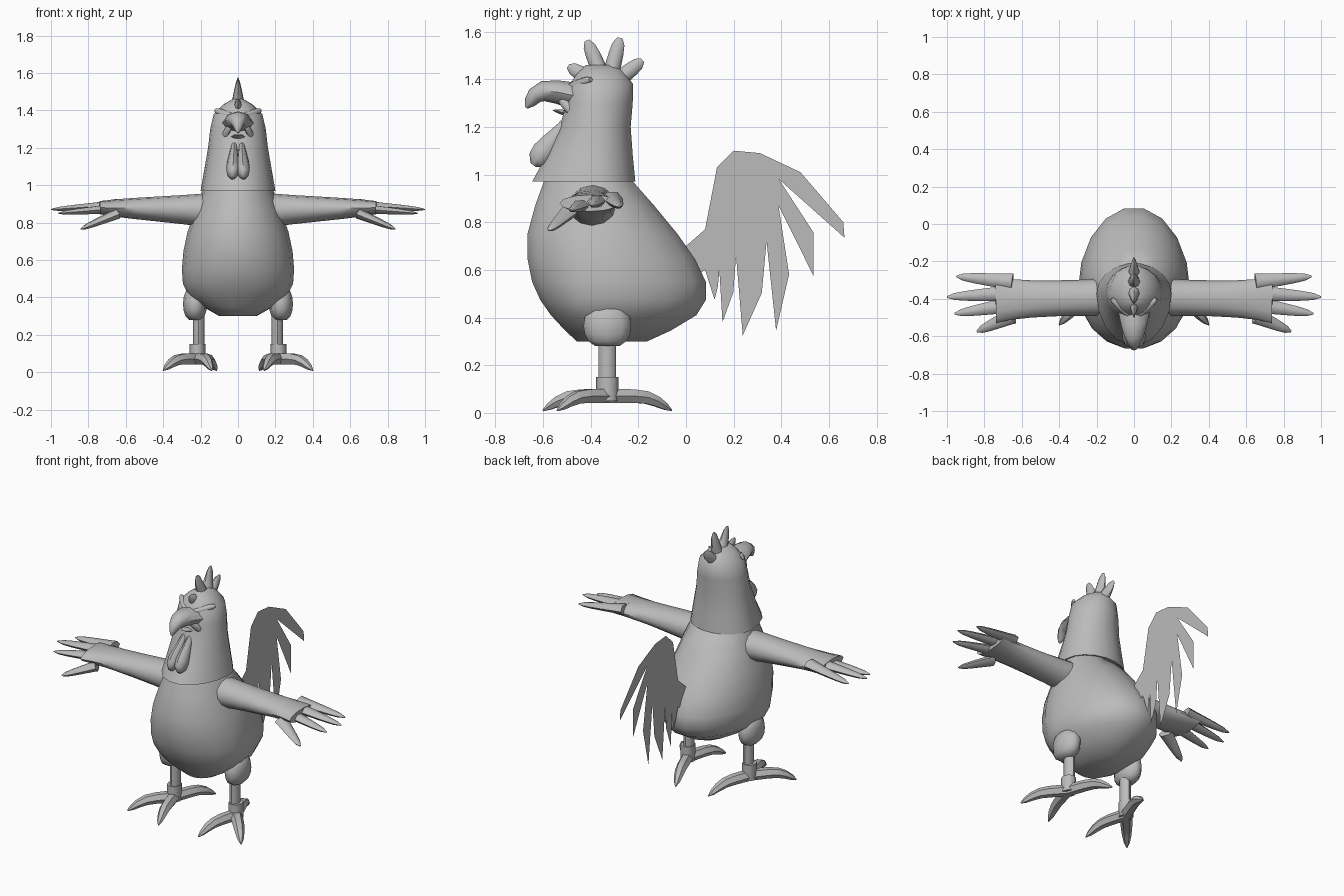
import bpy, bmesh
from math import sin, cos, pi, tau, sqrt, radians
from mathutils import Vector

cube = bpy.data.objects.get("Cube")
if cube:
    bpy.data.objects.remove(cube)

shade = (.5, .5, .5, 1)
grey = bpy.data.materials.new("plain grey")
grey.use_nodes = True
grey.diffuse_color = shade
grey.node_tree.nodes["Principled BSDF"].inputs["Base Color"].default_value = shade


def finish(name, bm, mirror=False):
    """Turn a bmesh into a shaded object, mirrored across x if asked."""
    bmesh.ops.recalc_face_normals(bm, faces=bm.faces)
    mesh = bpy.data.meshes.new(name)
    bm.to_mesh(mesh)
    bm.free()
    mesh.materials.append(grey)
    part = bpy.data.objects.new(name, mesh)
    bpy.context.collection.objects.link(part)
    if mirror:
        part.modifiers.new("mirror", 'MIRROR').use_mirror_merge = False
    bpy.ops.object.select_all(action='DESELECT')
    part.select_set(True)
    bpy.context.view_layer.objects.active = part
    bpy.ops.object.shade_smooth_by_angle(angle=radians(50))


def skin(name, rings, mirror=False):
    """Bridge a stack of vertex rings and cap both ends."""
    bm = bmesh.new()
    loops = [[bm.verts.new(point) for point in ring] for ring in rings]
    for low, high in zip(loops, loops[1:]):
        for i in range(len(low)):
            bm.faces.new((low[i - 1], low[i], high[i], high[i - 1]))
    bm.faces.new(loops[0])
    bm.faces.new(loops[-1])
    finish(name, bm, mirror)


def smooth_path(keys, steps):
    """Pass a smooth path through a few key points of any dimension."""
    keys = [Vector(key) for key in keys]
    path = []
    for i, (start, end) in enumerate(zip(keys, keys[1:])):
        leave = (end - keys[max(i - 1, 0)]) / 2
        arrive = (keys[min(i + 2, len(keys) - 1)] - start) / 2
        for step in range(steps):
            t = step / steps
            ease = t * t * (3 - 2 * t)
            path.append(start.lerp(end, ease) + leave * t * (1 - t) ** 2
                        - arrive * t * t * (1 - t))
    return path + [keys[-1]]


def egg(name, keys, middle, sides=18):
    """Stack of level rings from height, front, back and half width."""
    rings = []
    for z, front, back, width in smooth_path(keys, 2):
        ring = []
        for i in range(sides):
            angle = tau * i / sides
            reach = back - middle if sin(angle) > 0 else middle - front
            ring.append((width * cos(angle), middle + reach * sin(angle), z))
        rings.append(ring)
    skin(name, rings)


def even(t):
    return 1


def taper(t):
    return 1 - .95 * t


def leaf(t):
    return sqrt(1 - .99 * t)


def blunt(t):
    return sqrt(1 - .9 * t ** 4)


def claw(t):
    return 1 - .9 * t ** 3


def dome(t):
    return sqrt(sin(pi * (.08 + .84 * t)))


def teardrop(t):
    return sin(pi * (.15 + .75 * t * t))


def limb(name, keys, wide, tall, shape, tall_shape=None, sides=8, mirror=True):
    """Oval tube along key points, its two radii scaled by shape rules."""
    path = smooth_path(keys, 6 // (len(keys) - 1))
    span = path[-1] - path[0]
    upright = abs(span.z) > span.xy.length
    reference = Vector((0, 1, 0)) if upright else Vector((0, 0, 1))
    last = len(path) - 1
    rings = []
    for i, centre in enumerate(path):
        along = path[min(i + 1, last)] - path[max(i - 1, 0)]
        across = along.cross(reference).normalized()
        up = across.cross(along).normalized()
        across *= wide * shape(i / last)
        up *= tall * (tall_shape or shape)(i / last)
        angles = [tau * k / sides for k in range(sides)]
        rings.append([centre + across * cos(a) + up * sin(a) for a in angles])
    skin(name, rings, mirror)


# Body and neck
egg("body", [(.3, -.46, -.16, .1), (.41, -.57, .05, .265), (.55, -.65, .09, .3),
             (.75, -.67, -.03, .27), (.97, -.6, -.22, .19)], middle=-.36)
egg("neck_and_head", [(.97, -.65, -.21, .2), (1.2, -.53, -.23, .16),
                      (1.38, -.49, -.22, .13), (1.46, -.42, -.3, .03)], middle=-.37)

# Face
limb("upper_beak", [(0, -.42, 1.32), (0, -.6, 1.35), (0, -.67, 1.28)],
     .1, .06, taper, leaf, mirror=False)
limb("lower_beak", [(0, -.42, 1.24), (0, -.56, 1.27)], .09, .03, taper, mirror=False)
limb("mouth_corner", [(.04, -.53, 1.32), (.08, -.47, 1.25)], .015, .02, dome)
limb("brow", [(.01, -.5, 1.36), (.12, -.4, 1.4)], .02, .02, dome)
limb("wattle", [(.02, -.5, 1.22), (.03, -.64, 1.04)], .036, .05, teardrop)

# Comb lobes fanned over the crown
crown = Vector((0, -.33, 1.36))
for i in range(4):
    angle = radians(150 - 37 * i)
    tip = crown + Vector((0, cos(angle), sin(angle))) * (.22 if i in (1, 2) else .19)
    limb("comb_lobe", [crown, tip], .055, .034, taper, blunt, mirror=False)

# Wings that flatten and widen towards the feather fingers


def wing_spread(t):
    return 1 - .3 * t + .5 * t ** 3


def wing_thickness(t):
    return 1 - .65 * t


limb("wing", [(.1, -.39, .865), (.74, -.405, .88)], .105, .1,
     wing_spread, wing_thickness, sides=12)
feather_tips = [(.95, -.28, .865), (1, -.39, .87), (.96, -.48, .85), (.84, -.575, .765)]
for i, tip in enumerate(feather_tips):
    root = (.65, -.31 - .06 * i, .9 - .006 * i * i)
    limb("wing_feather", [root, tip], .045, .03, leaf, sides=6)

# Legs
limb("thigh", [(.23, -.33, .28), (.23, -.33, .45)], .064, .105, dome, sides=10)
limb("shank", [(.21, -.33, .13), (.21, -.33, .35)], .03, .037, even)
limb("ankle", [(.217, -.33, .05), (.217, -.33, .15)], .042, .047, even)
foot = Vector((.217, -.33, .07))
toe_tips = {"outer_toe": (.4, -.54, .01), "front_toe": (.14, -.6, .01),
            "back_toe": (.115, -.06, .01)}
for name, tip in toe_tips.items():
    knuckle = foot.lerp(Vector(tip), .6)
    knuckle.z = .065
    limb(name, [foot, knuckle, tip], .036, .034, claw, sides=6)

# Tail outline: the upper curve, then hanging feathers with a belly each
outline = [(0, .7), (.08, .77), (.13, 1.03), (.2, 1.1), (.31, 1.09), (.48, 1.01),
           (.66, .8), (.665, .735)]
notches = [(.39, .98), (.388, .87), (.338, .72), (.21, .66), (.14, .6)]
tips = [(.535, .575), (.378, .345), (.238, .325), (.153, .38), (.12, .475)]
for i, (notch, tip) in enumerate(zip(notches, tips)):
    belly = Vector(notch).lerp(Vector(tip), .55)
    outline += [notch, (belly.x + .065 - .015 * i, belly.y), tip]
outline += [(.08, .6), (0, .55)]

# Tail: the outline raised to a bevelled blade on both sides
bm = bmesh.new()
for side in (1, -1):
    face = bm.faces.new([bm.verts.new((0, y, z)) for y, z in outline])
    rim = set(bm.verts)
    bmesh.ops.inset_region(bm, faces=[face], thickness=.014)
    for vert in set(bm.verts) - rim:
        y = vert.co.y
        vert.co.x = side * (.024 * min(1, 3 - 4 * y) + max(0, .14 - y) * .3)
bmesh.ops.remove_doubles(bm, verts=bm.verts, dist=.0005)
bmesh.ops.triangulate(bm, faces=[f for f in bm.faces if len(f.verts) > 4])
finish("tail", bm)
